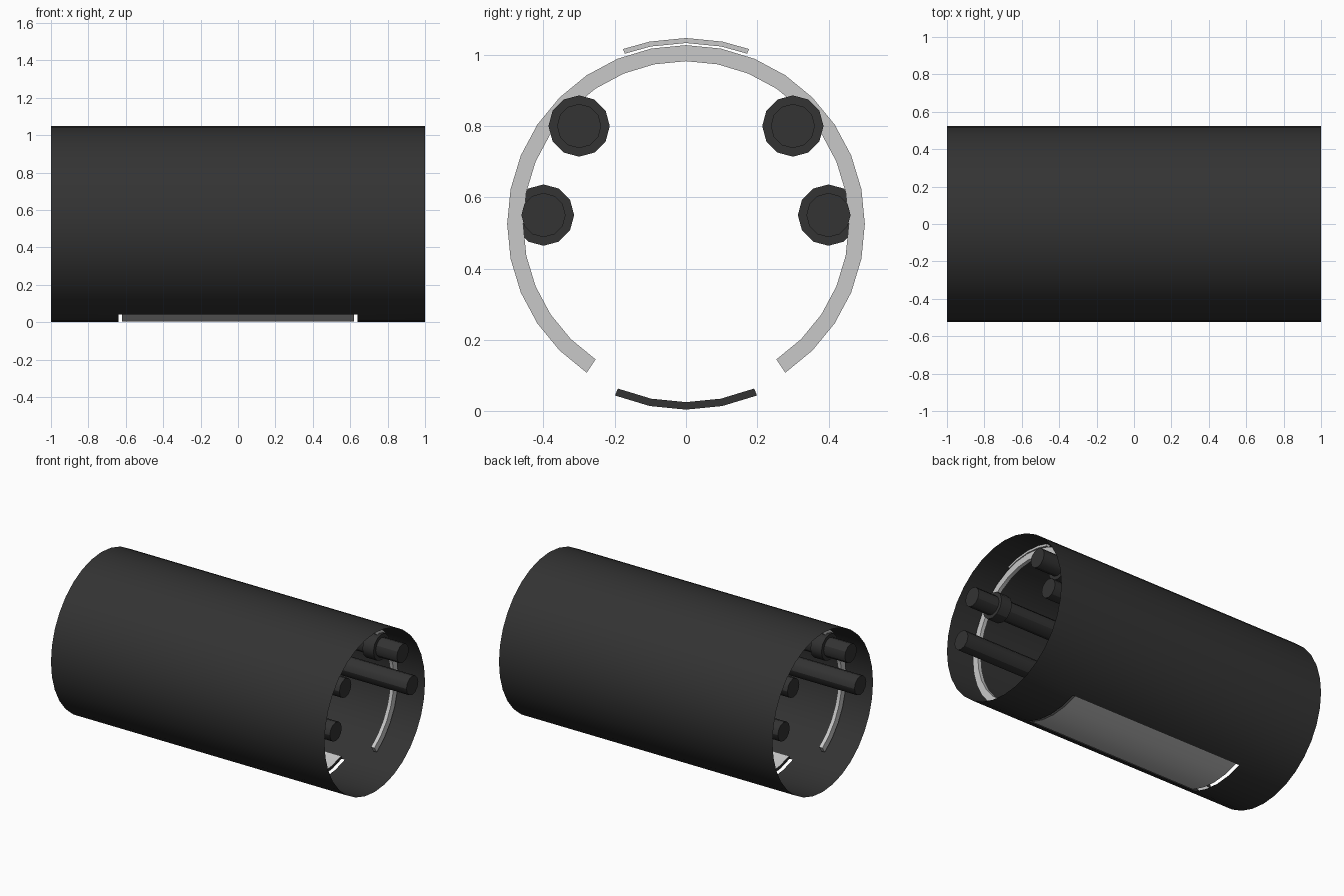
import bpy, bmesh, math
from mathutils import Matrix

if "Cube" in bpy.data.objects:
    bpy.data.objects.remove(bpy.data.objects["Cube"])

CZ = 0.525          # height of the tube axis
SEG = 32            # sides of the tube
STEP = 2 * math.pi / SEG


def mat(name, v):
    m = bpy.data.materials.new(name)
    m.diffuse_color = (v, v, v, 1)
    m.use_nodes = True
    m.node_tree.nodes["Principled BSDF"].inputs["Base Color"].default_value = m.diffuse_color
    return m


dark = mat("charcoal", 0.033)
light = mat("light_grey", 0.58)


def finish(name, bm, mats, normals=True):
    if normals:
        bmesh.ops.recalc_face_normals(bm, faces=bm.faces)
    me = bpy.data.meshes.new(name)
    bm.to_mesh(me)
    bm.free()
    ob = bpy.data.objects.new(name, me)
    bpy.context.collection.objects.link(ob)
    for m in mats:
        me.materials.append(m)
    bpy.context.view_layer.objects.active = ob
    ob.select_set(True)
    bpy.ops.object.shade_smooth_by_angle(angle=math.radians(30))
    ob.select_set(False)
    return ob


def polar(x, r, a):
    # angle measured from straight down
    return (x, r * math.sin(a), CZ - r * math.cos(a))


def arc_slab(name, x0, x1, r0, r1, angles, mats, dark_ends=False):
    """Curved slab following the tube, rectangular in section."""
    bm = bmesh.new()
    rows = [[bm.verts.new(polar(x, r, a)) for x, r in
             ((x0, r0), (x1, r0), (x1, r1), (x0, r1))] for a in angles]
    for p, q in zip(rows, rows[1:]):
        for i in range(4):
            j = (i + 1) % 4
            f = bm.faces.new((p[i], p[j], q[j], q[i]))
            f.material_index = 1 if dark_ends and i in (1, 3) else 0
    bm.faces.new(rows[0])
    bm.faces.new(rows[-1])
    return finish(name, bm, mats)


# outer shell: thin open tube with a hatch opening underneath
bm = bmesh.new()
xs = (-1, -0.64, 0.64, 1)
grid = [[bm.verts.new(polar(x, 0.525, i * STEP)) for i in range(SEG)] for x in xs]
for k in range(3):
    for i in range(SEG):
        if k == 1 and (i < 2 or i >= SEG - 2):
            continue
        j = (i + 1) % SEG
        bm.faces.new((grid[k][i], grid[k][j], grid[k + 1][j], grid[k + 1][i]))
finish("outer_shell", bm, [dark])

# hatch panel sitting in the opening
arc_slab("hatch_panel", -0.62, 0.62, 0.50, 0.521,
         [i * STEP for i in range(-2, 3)], [light, dark], dark_ends=True)

# open support rings with a small pad on top, near both ends
ring_angles = [i * STEP for i in range(3, SEG - 2)]
pad_angles = [math.pi + t for t in (-0.345, -STEP, 0, STEP, 0.345)]
for side, s in (("right", 1), ("left", -1)):
    arc_slab("support_ring_" + side, s * 0.795, s * 0.82, 0.457, 0.502, ring_angles, [light])
    arc_slab("ring_pad_" + side, s * 0.795, s * 0.82, 0.508, 0.522, pad_angles, [light])


def rod(name, y, z, r, x0, x1):
    bm = bmesh.new()
    m = (Matrix.Translation(((x0 + x1) / 2, y, z)) @ Matrix.Rotation(math.pi / 2, 4, 'Y'))
    bmesh.ops.create_cone(bm, cap_ends=True, segments=12, radius1=r, radius2=r,
                          depth=x1 - x0, matrix=m)
    finish(name, bm, [dark])


# four long rods, each with a thicker collar toward both ends
for row, y, z, cx in (("upper", 0.30, 0.80, 0.80), ("lower", 0.40, 0.55, 0.32)):
    for face, sy in (("front", -1), ("back", 1)):
        rod(f"{row}_{face}_rod", sy * y, z, 0.062, -0.995, 0.995)
        for end, sx in (("right", 1), ("left", -1)):
            rod(f"{row}_{face}_{end}_collar", sy * y, z, 0.086,
                sx * cx - 0.04, sx * cx + 0.04)
